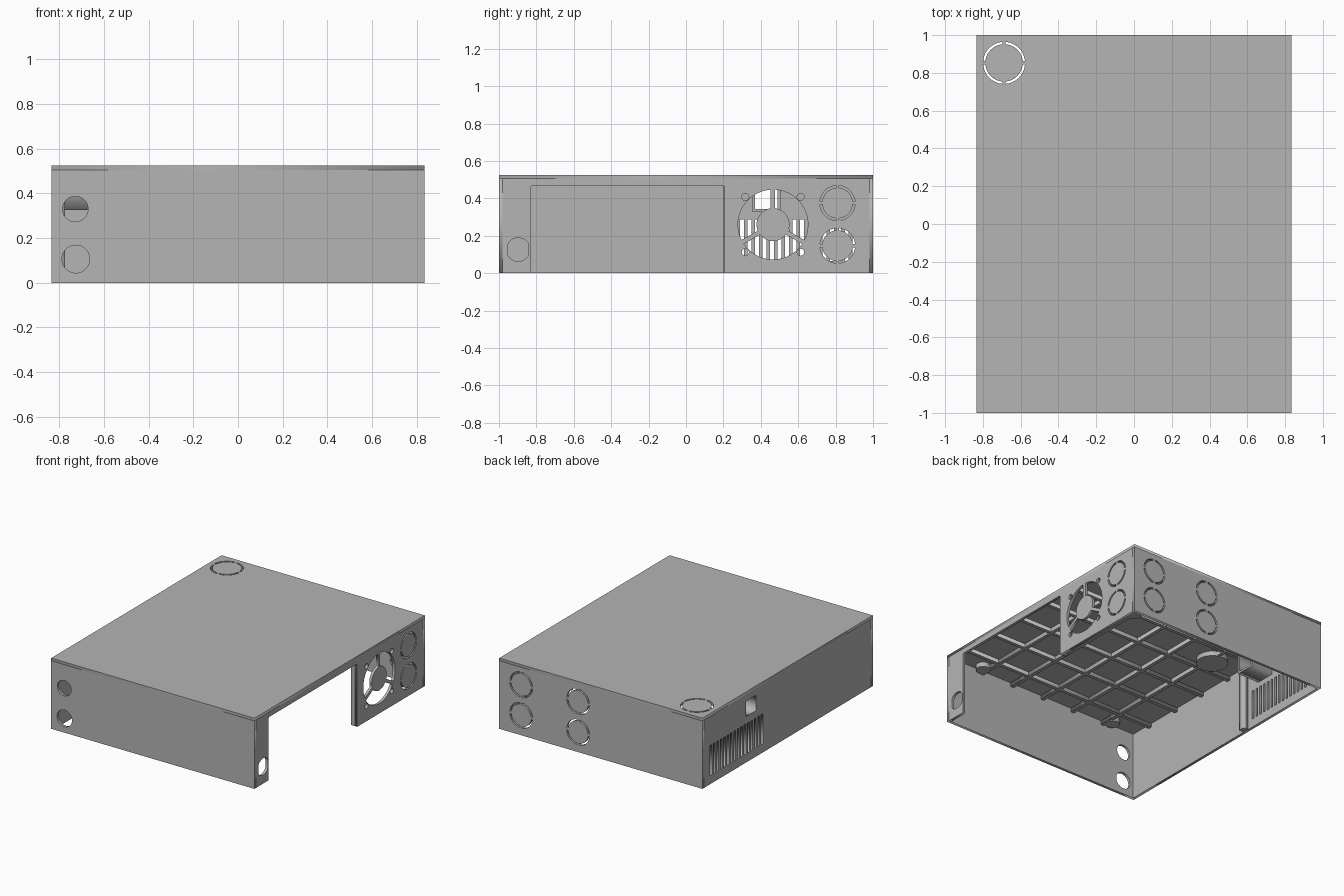
import bpy
from math import sin, cos, asin, pi, radians
from mathutils import Matrix

cube = bpy.data.objects.get("Cube")
if cube:
    bpy.data.objects.remove(cube, do_unlink=True)

grey = bpy.data.materials.new("plain_grey")
grey.use_nodes = True
GREY = (0.46, 0.46, 0.46, 1)
grey.diffuse_color = GREY
grey.node_tree.nodes["Principled BSDF"].inputs["Base Color"].default_value = GREY

W, D, H, T = 0.835, 1.0, 0.525, 0.02   # half width, half depth, height, wall thickness
IN = H - T                             # underside of the lid

# Plate orientations: (across, up, thickness) axes
FLAT = Matrix.Identity(4)
FACING_Y = Matrix.Rotation(pi / 2, 4, 'X')
FACING_X = Matrix(((0, 0, 1, 0), (1, 0, 0, 0), (0, 1, 0, 0), (0, 0, 0, 1)))


def rect(a0, a1, b0, b1):
    return [(a0, b0), (a1, b0), (a1, b1), (a0, b1)]


def circle(a, b, r, n=40, limit=1.0):
    return [(a + max(-limit, min(limit, r * cos(2 * pi * i / n))),
             b + r * sin(2 * pi * i / n)) for i in range(n)]


def slotted_ring(a, b, r_in, r_out, tabs, tab_width, steps=14):
    """Closed arc openings separated by straight bridges."""
    loops = []
    for k in range(tabs):
        loop = []
        for r, order in ((r_out, range(steps + 1)), (r_in, range(steps, -1, -1))):
            gap = asin(tab_width / 2 / r)
            start = pi / 2 + 2 * pi * k / tabs + gap
            sweep = 2 * pi / tabs - 2 * gap
            loop += [(a + r * cos(start + sweep * i / steps),
                      b + r * sin(start + sweep * i / steps)) for i in order]
        loops.append(loop)
    return loops


def knockout(a, b, r=0.094):
    return slotted_ring(a, b, r - 0.012, r, 4, 0.018)


def plate(name, orient, loc, loops, thick=T):
    """Flat sheet from an outline followed by its openings."""
    curve = bpy.data.curves.new(name, 'CURVE')
    curve.dimensions = '2D'
    curve.fill_mode = 'BOTH'
    curve.extrude = thick / 2
    for pts in loops:
        spline = curve.splines.new('POLY')
        spline.points.add(len(pts) - 1)
        for p, (a, b) in zip(spline.points, pts):
            p.co = (a, b, 0, 1)
        spline.use_cyclic_u = True
    temp = bpy.data.objects.new(name + "_outline", curve)
    bpy.context.scene.collection.objects.link(temp)
    bpy.context.view_layer.update()
    mesh = bpy.data.meshes.new_from_object(
        temp.evaluated_get(bpy.context.evaluated_depsgraph_get()))
    bpy.data.objects.remove(temp, do_unlink=True)
    mesh.materials.clear()
    mesh.materials.append(grey)
    obj = bpy.data.objects.new(name, mesh)
    obj.matrix_world = Matrix.Translation(loc) @ orient
    bpy.context.scene.collection.objects.link(obj)
    return obj


def block(name, x0, x1, y0, y1, z0, z1):
    return plate(name, FLAT, (0, 0, (z0 + z1) / 2), [rect(x0, x1, y0, y1)], z1 - z0)


# Lid with a round knockout
plate("lid", FLAT, (0, 0, H - T / 2),
      [rect(-W, W, -D, D)] + knockout(-0.688, 0.853, 0.111))

# Front wall with two cable holes
plate("front_wall", FACING_Y, (0, -D + T / 2, 0),
      [rect(-W, W, 0, IN), circle(-0.728, 0.33, 0.057), circle(-0.726, 0.106, 0.062)])

# Back wall with four knockouts
back = [rect(-W, W, 0, IN)]
for x in (0.655, 0.187):
    for z in (0.375, 0.147):
        back += knockout(x, z)
plate("back_wall", FACING_Y, (0, D - T / 2, 0), back)

# Right wall: large notch, inlet hole, fan grille and knockouts
E = D - T
FAN_Y, FAN_Z = 0.465, 0.26
right = [[(-E, 0), (-0.832, 0), (-0.832, 0.46), (-0.824, 0.468), (0.199, 0.468),
          (0.207, 0.46), (0.207, 0), (E, 0), (E, IN), (-E, IN)],
         circle(-0.897, 0.126, 0.063, limit=0.054)]
right += slotted_ring(FAN_Y, FAN_Z, 0.088, 0.187, 3, 0.024)
for sy in (-1, 1):
    for sz in (-1, 1):
        right.append(circle(FAN_Y + sy * 0.148, FAN_Z + sz * 0.148, 0.019, 20))
right += knockout(0.81, 0.375) + knockout(0.81, 0.147)
plate("right_wall", FACING_X, (W - T / 2, 0, 0), right)
block("notch_flange", W - 0.05, W - T, 0.207, 0.225, 0, IN)

# Left wall: vent slots and switch opening
left = [rect(-E, E, 0, IN), rect(0.37, 0.49, 0.342, 0.455)]
for i in range(16):
    y = 0.29 + 0.04 * i
    left.append(rect(y, y + 0.02, 0.065, 0.287))
plate("left_wall", FACING_X, (-W + T / 2, 0, 0), left)

# Sleeve behind the switch opening, and the post beside the vents
plate("switch_sleeve", FACING_X, (-W + T + 0.09, 0, 0),
      [rect(0.355, 0.505, 0.326, IN), rect(0.37, 0.49, 0.342, 0.455)], 0.18)
block("vent_post", -W + T, -0.775, 0.20, 0.245, 0, IN)

# Stiffening ribs under the lid
RIB, RIB_Z = 0.013, 0.475
for i in range(5):
    x = -0.54 + 0.27 * i
    block("long_rib", x - RIB, x + RIB, -E, 0.333, RIB_Z, IN)
    y = -0.80 + 0.28 * i
    block("cross_rib", T - W, W - T, y - RIB, y + RIB, RIB_Z + 0.001, IN)

# Round bosses under the lid
for x, y, r in ((0.58, -0.92, 0.05), (-0.58, -0.92, 0.05), (0.58, 0.16, 0.05),
                (0.27, 0.32, 0.05), (-0.567, 0.16, 0.11)):
    plate("lid_boss", FLAT, (x, y, (IN + 0.47) / 2), [circle(0, 0, r)], IN - 0.47)
